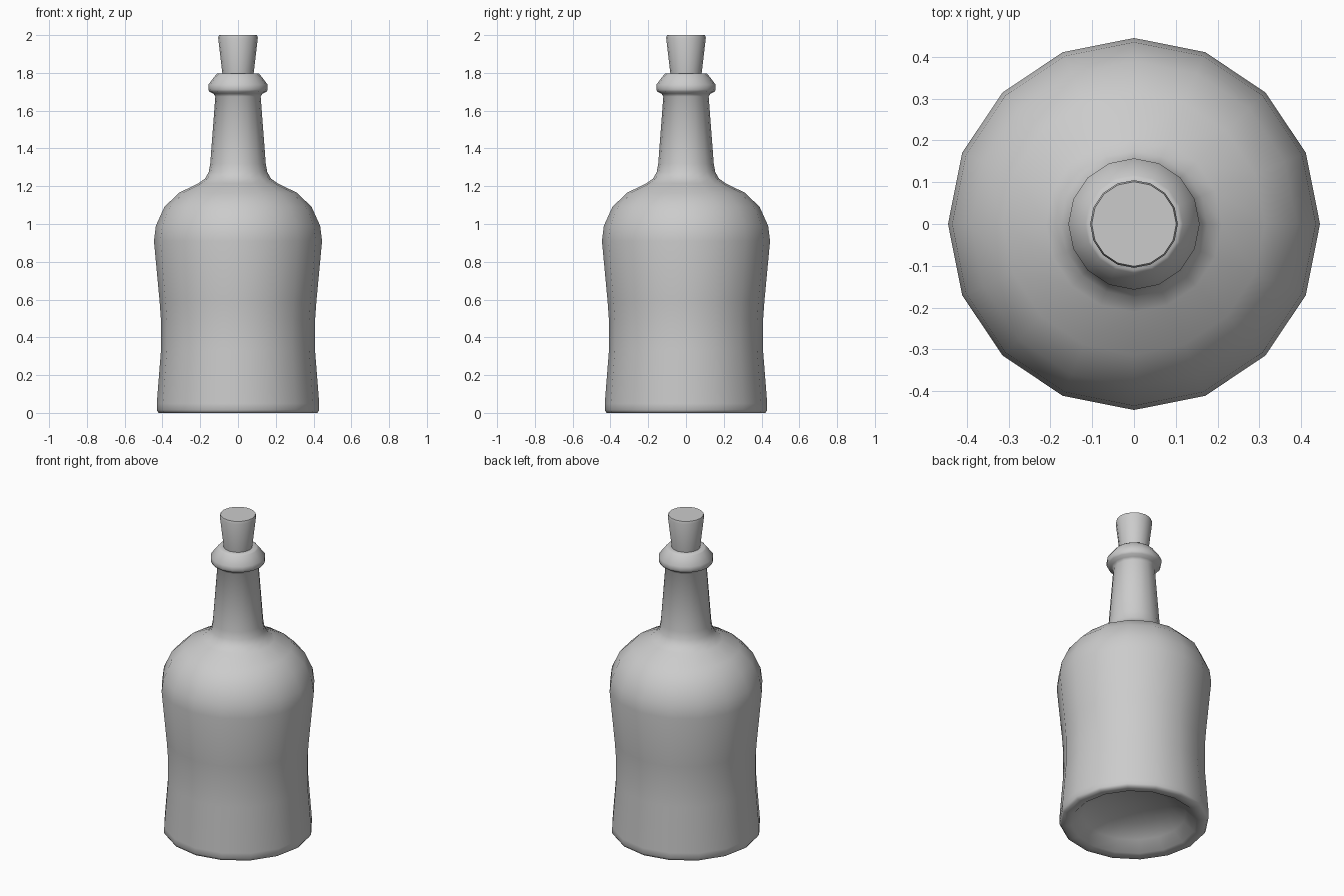
import bpy, bmesh, math

if "Cube" in bpy.data.objects:
    bpy.data.objects.remove(bpy.data.objects["Cube"])

SIDES = 16

def lathe(name, profile, angle):
    """Spin a (radius, z) profile around z; radius 0 makes a pole."""
    bm = bmesh.new()
    rings = []
    for r, z in profile:
        if r == 0:
            rings.append([bm.verts.new((0, 0, z))] * SIDES)
        else:
            rings.append([bm.verts.new((r * math.cos(2 * math.pi * i / SIDES),
                                        r * math.sin(2 * math.pi * i / SIDES), z))
                          for i in range(SIDES)])
    for a, b in zip(rings, rings[1:]):
        for i in range(SIDES):
            j = (i + 1) % SIDES
            quad = list(dict.fromkeys((a[i], a[j], b[j], b[i])))
            bm.faces.new(quad)
    bmesh.ops.recalc_face_normals(bm, faces=bm.faces)
    mesh = bpy.data.meshes.new(name)
    bm.to_mesh(mesh)
    bm.free()
    obj = bpy.data.objects.new(name, mesh)
    bpy.context.collection.objects.link(obj)
    bpy.ops.object.select_all(action='DESELECT')
    obj.select_set(True)
    bpy.context.view_layer.objects.active = obj
    bpy.ops.object.shade_smooth_by_angle(angle=math.radians(angle))
    return obj

# Bottle: hollowed base, waisted body, round shoulder, neck and lip
lathe("bottle", [
    (0, 0.13), (0.20, 0.11), (0.30, 0.06), (0.36, 0.005), (0.385, 0),
    (0.42, 0), (0.43, 0.015), (0.43, 0.05), (0.408, 0.33), (0.408, 0.49),
    (0.415, 0.59), (0.445, 0.91), (0.435, 0.99), (0.39, 1.09), (0.313, 1.165),
    (0.21, 1.215), (0.175, 1.24), (0.155, 1.275), (0.147, 1.32), (0.12, 1.675),
    (0.13, 1.69), (0.152, 1.70), (0.157, 1.712), (0.157, 1.738),
    (0.117, 1.79), (0.11, 1.796), (0.08, 1.796), (0.078, 1.77)], 60)

# Tapered cork
lathe("cork", [
    (0, 1.72), (0.072, 1.72), (0.082, 1.79), (0.105, 1.985),
    (0.101, 2.0), (0, 2.0)], 40)
